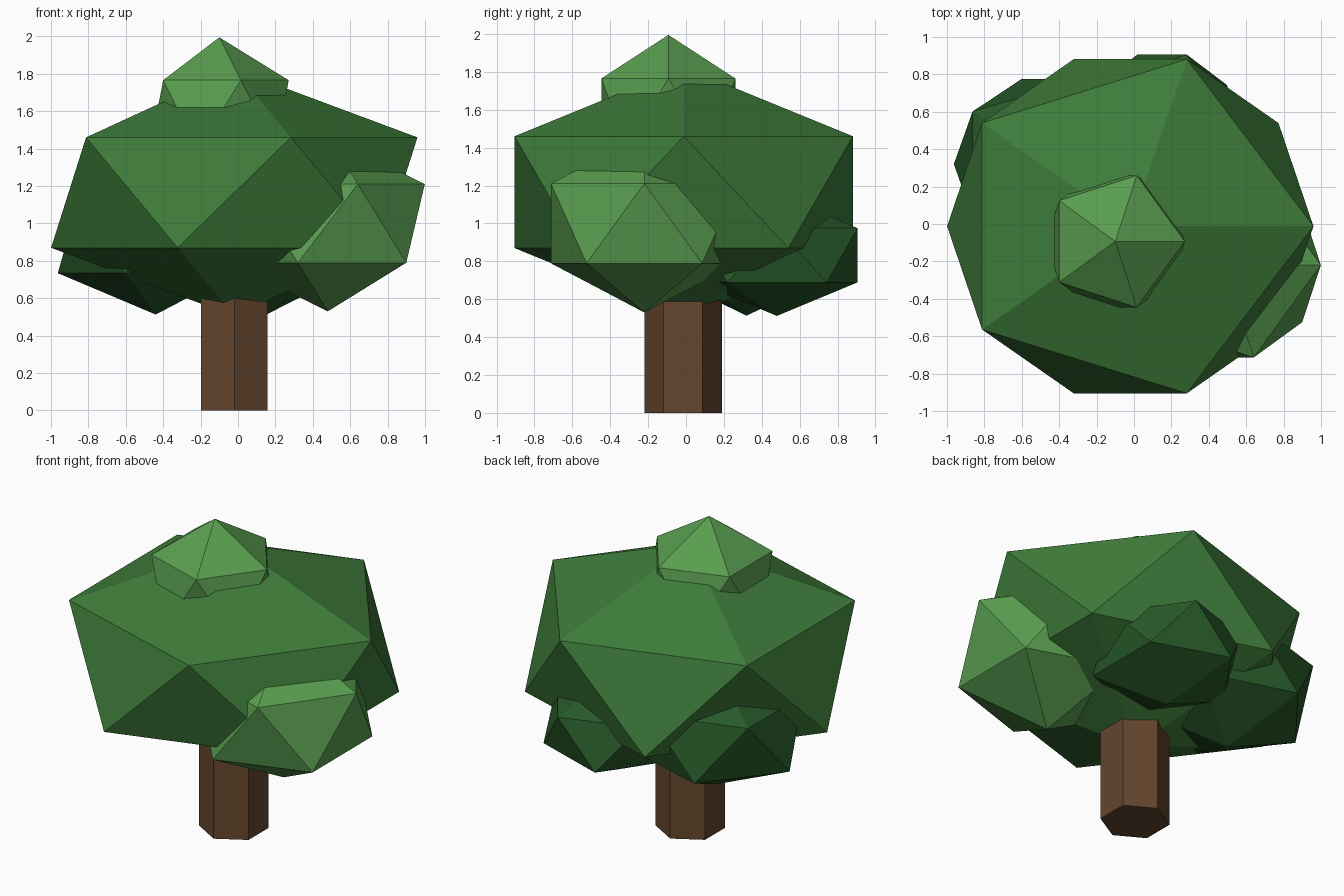
import bpy

if "Cube" in bpy.data.objects:
    bpy.data.objects.remove(bpy.data.objects["Cube"])


def material(name, rgb):
    mat = bpy.data.materials.new(name)
    mat.diffuse_color = (*rgb, 1)
    mat.use_nodes = True
    mat.node_tree.nodes["Principled BSDF"].inputs["Base Color"].default_value = mat.diffuse_color
    return mat


bark = material("bark", (0.127, 0.061, 0.026))
green = material("leaf_mid", (0.048, 0.20, 0.042))
light = material("leaf_light", (0.10, 0.34, 0.08))
dark = material("leaf_dark", (0.020, 0.10, 0.021))


def finish(name, mat):
    ob = bpy.context.object
    ob.name = name
    ob.data.materials.append(mat)
    bpy.ops.object.transform_apply(location=False, rotation=False, scale=True)
    return ob


def foliage(name, centre, radii, mat):
    bpy.ops.mesh.primitive_ico_sphere_add(subdivisions=1, radius=1, location=centre)
    bpy.context.object.scale = radii
    return finish(name, mat)


# Six-sided trunk, running up inside the crown
TRUNK_HEIGHT = 0.9
bpy.ops.mesh.primitive_cylinder_add(vertices=6, radius=0.205, depth=TRUNK_HEIGHT,
                                    location=(-0.02, -0.015, TRUNK_HEIGHT / 2))
finish("trunk", bark)

# Large crown and the smaller leaf clumps poking out of it
foliage("crown", (-0.02, -0.012, 1.165), (1.095, 1.05, 0.66), green)
foliage("top_clump", (-0.10, -0.093, 1.58), (0.415, 0.415, 0.415), light)
foliage("right_clump", (0.48, -0.22, 1.0), (0.58, 0.58, 0.47), light)
foliage("left_clump", (-0.44, 0.32, 0.913), (0.585, 0.535, 0.40), dark)
foliage("back_clump", (0.15, 0.48, 0.832), (0.48, 0.50, 0.32), dark)
